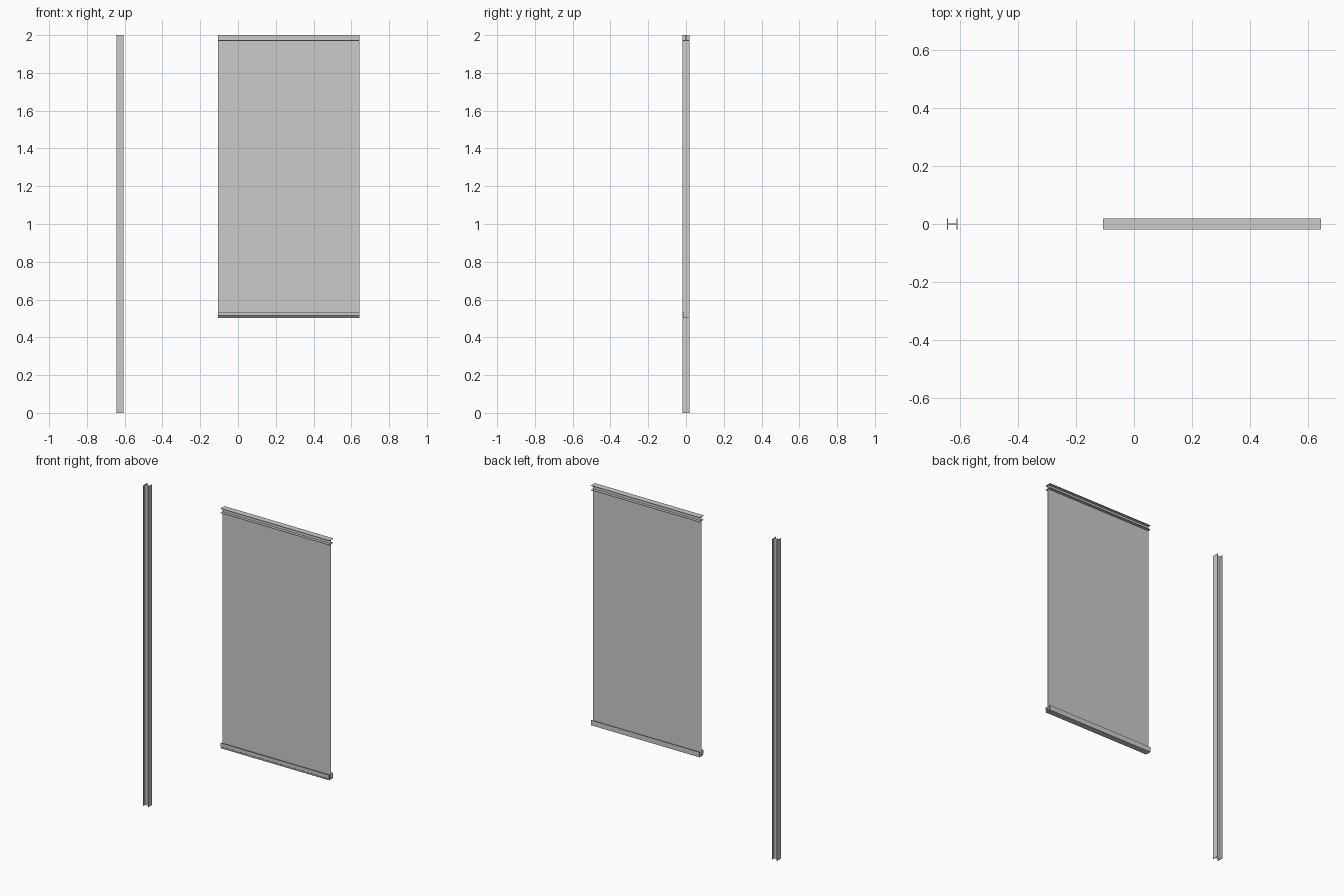
import bpy, bmesh
from mathutils import Vector

if "Cube" in bpy.data.objects:
    bpy.data.objects.remove(bpy.data.objects["Cube"])


def extrude_profile(name, pts, place, vec):
    """Extrude a closed 2D section, placed in space by place(a, b), along vec."""
    bm = bmesh.new()
    face = bm.faces.new([bm.verts.new(place(a, b)) for a, b in pts])
    res = bmesh.ops.extrude_face_region(bm, geom=[face])
    moved = [g for g in res["geom"] if isinstance(g, bmesh.types.BMVert)]
    bmesh.ops.translate(bm, verts=moved, vec=Vector(vec))
    bmesh.ops.recalc_face_normals(bm, faces=bm.faces)
    mesh = bpy.data.meshes.new(name)
    bm.to_mesh(mesh)
    bm.free()
    obj = bpy.data.objects.new(name, mesh)
    bpy.context.collection.objects.link(obj)
    return obj


D = 0.019        # half depth of every bar
T = 0.003        # wall thickness
X0, X1 = -0.107, 0.643
Z0 = 0.503


def h_section(w):
    """H section: two flanges across the depth, joined by a thin web."""
    h, i, t = w / 2, w / 2 - T, T / 2
    right = [(D, h), (D, i), (t, i), (t, -i), (D, -i), (D, -h)]
    return right + [(-a, -b) for a, b in right]


# Upright post, grooved at front and back
extrude_profile("post", h_section(0.036),
                lambda a, b: (-0.625 + b, a, 0), (0, 0, 2))

# Top rail, same section laid on its side
extrude_profile("top_rail", h_section(0.030),
                lambda a, b: (X0, a, 1.985 + b), (X1 - X0, 0, 0))

# Bottom rail, U channel with a shallow groove along the front
H = 0.032
u = [(-D, 0), (D, 0), (D, H), (D - T, H), (D - T, T), (-D + 2 * T, T),
     (-D + 2 * T, H), (-D, H), (-D, 0.012), (-D + T, 0.010),
     (-D + T, 0.006), (-D, 0.004)]
extrude_profile("bottom_rail", u,
                lambda a, b: (X0, a, Z0 + b), (X1 - X0, 0, 0))

# Thin sheet between the rails
s = 0.001
extrude_profile("sheet", [(-s, Z0 + T), (s, Z0 + T), (s, 1.971), (-s, 1.971)],
                lambda a, b: (X0, a, b), (X1 - X0, 0, 0))
